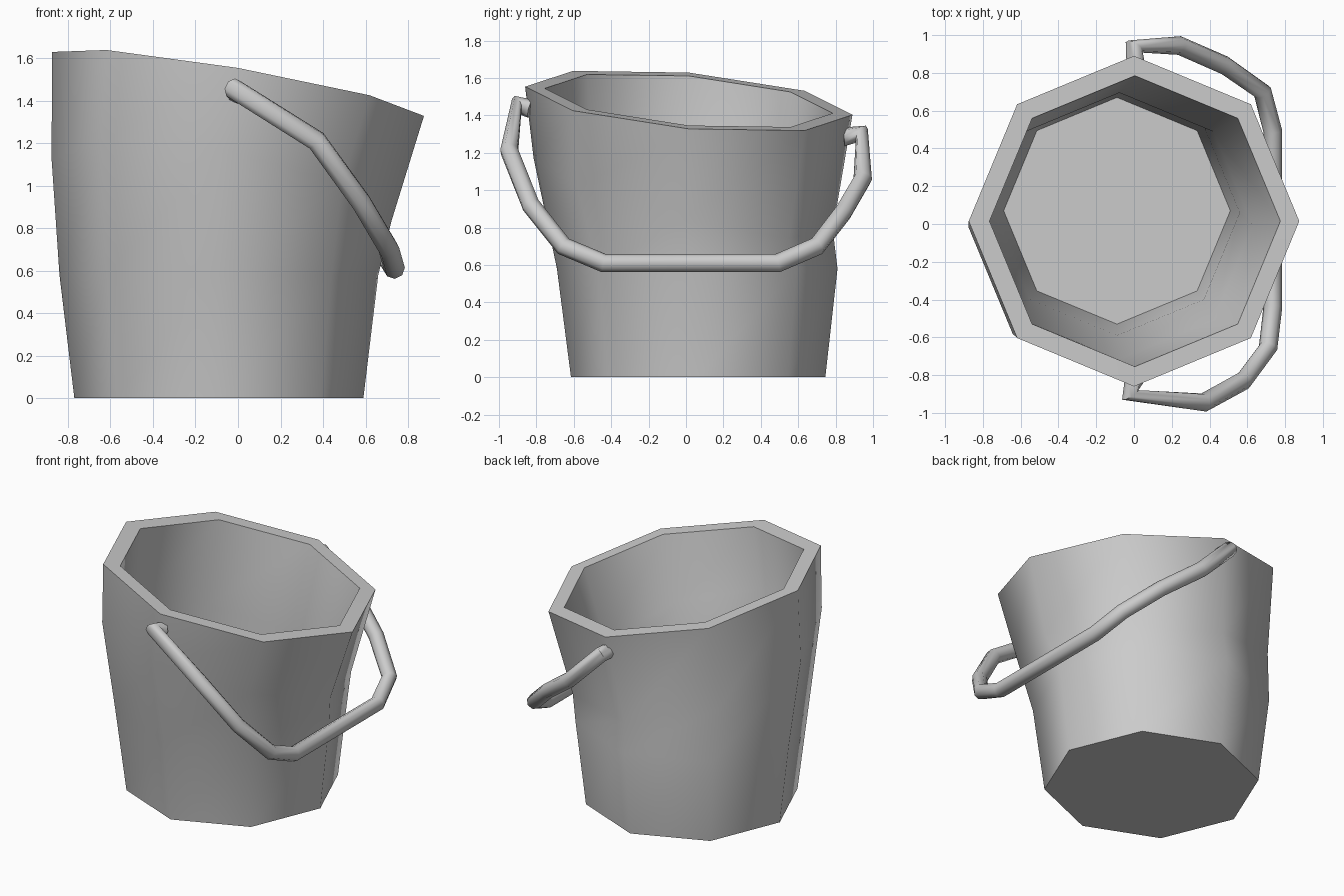
import bpy, bmesh
from math import cos, sin, pi, radians

if "Cube" in bpy.data.objects:
    bpy.data.objects.remove(bpy.data.objects["Cube"])

SIDES = 8


def add_ring(bm, cx, cy, cz, r, sx=0.0, sy=0.0):
    """Octagon seen from above, lying on a plane with slopes sx and sy."""
    ring = []
    for i in range(SIDES):
        a = 2 * pi * i / SIDES
        dx, dy = r * cos(a), r * sin(a)
        ring.append(bm.verts.new((cx + dx, cy + dy, cz + sx * dx + sy * dy)))
    return ring


def smooth(obj, angle):
    bpy.ops.object.select_all(action='DESELECT')
    obj.select_set(True)
    bpy.context.view_layer.objects.active = obj
    bpy.ops.object.shade_smooth_by_angle(angle=radians(angle))


# Bucket body: outer wall up to the slanted rim, then inner wall down to the floor
profile = [
    (-0.09, 0.065, 0.0, 0.68),
    (-0.09, 0.06, 0.58, 0.75),
    (-0.077, -0.015, 0.98, 0.80, -0.18, -0.24),
    (0.0, 0.015, 1.478, 0.875, -0.172, -0.086),
    (0.005, 0.015, 1.478, 0.77, -0.172, -0.086),
    (-0.077, -0.01, 0.98, 0.705, -0.18, -0.24),
    (-0.09, 0.06, 0.58, 0.65),
    (-0.09, 0.07, 0.08, 0.60),
]
bm = bmesh.new()
rings = [add_ring(bm, *p) for p in profile]
for lo, hi in zip(rings, rings[1:]):
    for i in range(SIDES):
        j = (i + 1) % SIDES
        bm.faces.new((lo[i], lo[j], hi[j], hi[i]))
bm.faces.new(rings[0][::-1])
bm.faces.new(rings[-1])
bmesh.ops.recalc_face_normals(bm, faces=bm.faces)
mesh = bpy.data.meshes.new("bucket_body")
bm.to_mesh(mesh)
bm.free()
body = bpy.data.objects.new("bucket_body", mesh)
bpy.context.collection.objects.link(body)
smooth(body, 55)

# Handle: round wire hanging down on the right side
path = [
    (0.0, -0.83, 1.435), (-0.02, -0.905, 1.455), (0.37, -0.945, 1.21),
    (0.58, -0.83, 0.92), (0.71, -0.655, 0.70), (0.735, -0.44, 0.61),
    (0.735, 0.49, 0.61), (0.68, 0.70, 0.70), (0.48, 0.84, 0.88),
    (0.24, 0.945, 1.06), (0.0, 0.94, 1.30), (0.01, 0.84, 1.285),
]
curve = bpy.data.curves.new("handle", 'CURVE')
curve.dimensions = '3D'
curve.bevel_depth = 0.05
curve.bevel_resolution = 2
curve.use_fill_caps = True
spline = curve.splines.new('POLY')
spline.points.add(len(path) - 1)
for pt, co in zip(spline.points, path):
    pt.co = (*co, 1.0)
handle = bpy.data.objects.new("handle", curve)
bpy.context.collection.objects.link(handle)
bpy.ops.object.select_all(action='DESELECT')
handle.select_set(True)
bpy.context.view_layer.objects.active = handle
bpy.ops.object.convert(target='MESH')
smooth(bpy.context.object, 60)
